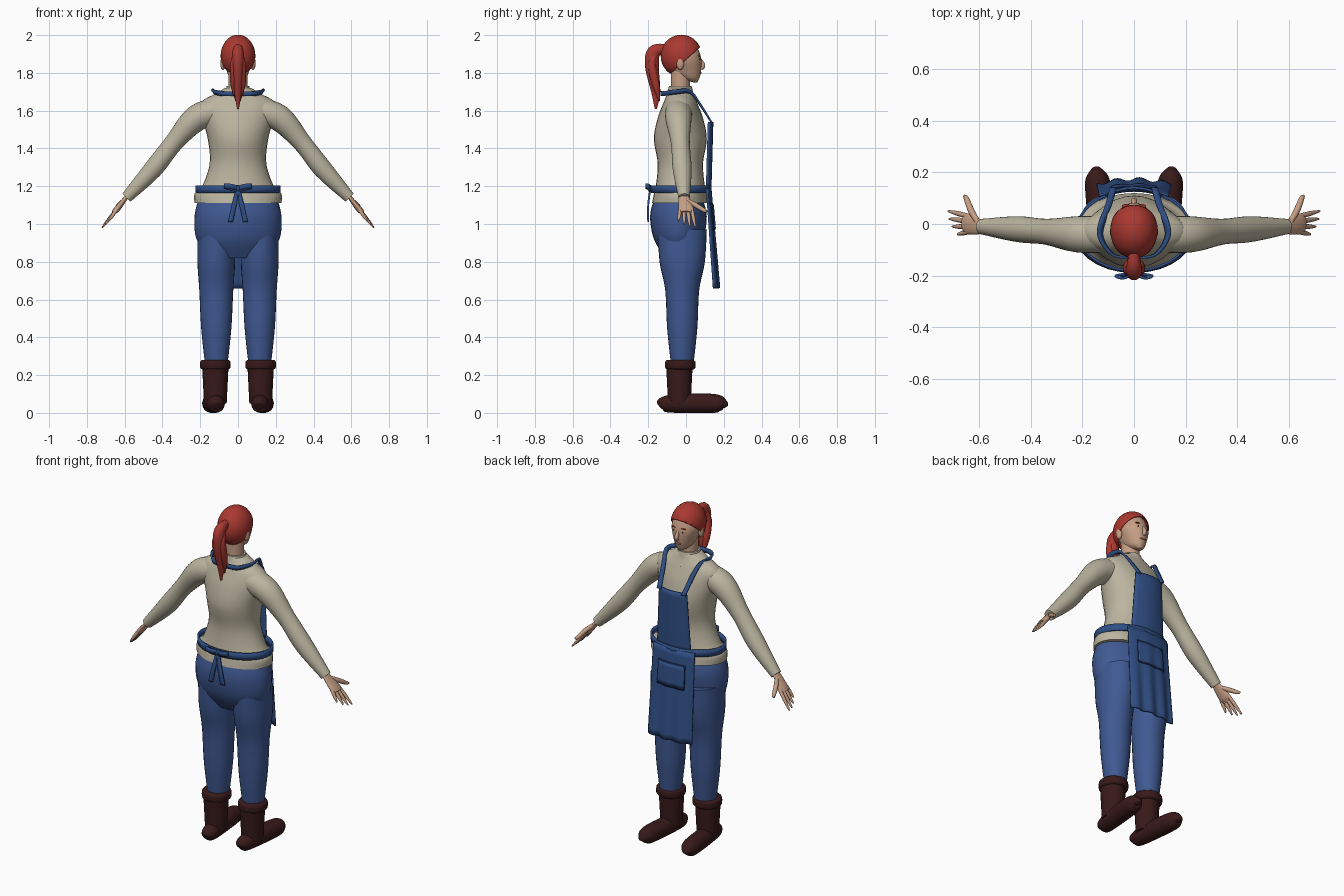
import bpy, bmesh, math
from mathutils import Vector, Matrix

cube = bpy.data.objects.get("Cube")
if cube:
    bpy.data.objects.remove(cube)

SIDEWAYS, FORWARD, UP = Vector((1, 0, 0)), Vector((0, 1, 0)), Vector((0, 0, 1))


def material(name, red, green, blue):
    mat = bpy.data.materials.new(name)
    mat.use_nodes = True
    mat.diffuse_color = (red, green, blue, 1)
    shader = mat.node_tree.nodes["Principled BSDF"]
    shader.inputs["Base Color"].default_value = mat.diffuse_color
    return mat


skin = material("skin", .56, .34, .23)
hair = material("red_hair", .4, .04, .03)
linen = material("linen", .5, .46, .35)
denim = material("denim", .05, .1, .29)
apron = material("apron_blue", .03, .08, .24)
navy = material("navy_stitching", .01, .02, .07)
leather = material("boot_leather", .04, .01, .01)
dark = material("dark", .01, .01, .01)
white = material("eye_white", .7, .66, .6)
lip = material("lip", .4, .16, .12)


def finish(name, mat, bm, mirror=False, thickness=0):
    bmesh.ops.recalc_face_normals(bm, faces=bm.faces)
    mesh = bpy.data.meshes.new(name)
    bm.to_mesh(mesh)
    bm.free()
    mesh.materials.append(mat)
    part = bpy.data.objects.new(name, mesh)
    bpy.context.collection.objects.link(part)
    if thickness:
        solid = part.modifiers.new("thickness", 'SOLIDIFY')
        solid.thickness, solid.offset = thickness, 0
    if mirror:
        part.modifiers.new("mirror", 'MIRROR').use_mirror_merge = False
    bpy.ops.object.select_all(action='DESELECT')
    part.select_set(True)
    bpy.context.view_layer.objects.active = part
    bpy.ops.object.shade_smooth_by_angle(angle=math.radians(50))


def smooth(keys, steps=5):
    """Smooth curve through the keys."""
    keys = [Vector(key) for key in keys]
    padded = [keys[0], *keys, keys[-1]]
    points = []
    for before, start, end, after in zip(padded, padded[1:], padded[2:], padded[3:]):
        leave, arrive = (end - before) / 2, (after - start) / 2
        for step in range(steps):
            t = step / steps
            ease = t * t * (3 - 2 * t)
            points.append(start + (end - start) * ease
                          + leave * (t * (1 - t) ** 2) - arrive * (t * t * (1 - t)))
    return points + [keys[-1]]


def loft(name, mat, keys, side=None, flat=1, mirror=False, sides=28):
    """Oval rings (x, y, z, radius, optional second radius), level unless a side axis is given."""
    points = smooth(keys)
    bm = bmesh.new()
    rings = []
    for before, point, after in zip(points[:1] + points, points, points[1:] + points[-1:]):
        across, depth = SIDEWAYS, FORWARD
        if side:
            along = (Vector(after[:3]) - Vector(before[:3])).normalized()
            depth = along.cross(side).normalized()
            across = depth.cross(along)
        ring = []
        for corner in range(sides):
            turn = math.tau * corner / sides
            ring.append(bm.verts.new(Vector(point[:3]) + across * point[3] * math.cos(turn)
                                     + depth * point[-1] * flat * math.sin(turn)))
        rings.append(ring)
    for lower, upper in zip(rings, rings[1:]):
        for corner in range(sides):
            bm.faces.new((lower[corner - 1], lower[corner], upper[corner], upper[corner - 1]))
    bm.faces.new(rings[0])
    bm.faces.new(rings[-1])
    finish(name, mat, bm, mirror)


def column(name, mat, x, y, keys):
    """Upright loft of (z, width radius, depth radius); mirrored when off centre."""
    loft(name, mat, [(x, y, *key) for key in keys], mirror=x > 0)


def sheet(name, mat, surface, columns, rows, thickness=.01, mirror=False):
    """Thin surface(u, v), with u from -1 to 1 and v from 0 to 1."""
    bm = bmesh.new()
    grid = [[bm.verts.new(surface(2 * i / columns - 1, j / rows)) for i in range(columns + 1)]
            for j in range(rows + 1)]
    for low, high in zip(grid, grid[1:]):
        for i in range(columns):
            bm.faces.new((low[i], low[i + 1], high[i + 1], high[i]))
    finish(name, mat, bm, mirror, thickness)


def ribbon(name, keys, first, last):
    """Mirrored strap whose width direction turns from first to last."""
    points = smooth(keys)
    end = len(points) - 1
    sheet(name, apron, lambda u, v: points[round(v * end)]
          + first.lerp(last, v).normalized() * u * .013, 1, end, mirror=True)


def ellipsoid(place, size):
    bm = bmesh.new()
    matrix = Matrix.Translation(place) @ Matrix.Diagonal((*size, 1))
    bmesh.ops.create_uvsphere(bm, u_segments=32, v_segments=20, radius=1, matrix=matrix)
    return bm


def ball(name, mat, place, size):
    finish(name, mat, ellipsoid(place, size), mirror=place[0] > 0)


# Shirt
column("shirt_body", linen, 0, -.03, [
    (1.11, .23, .15), (1.16, .23, .14), (1.2, .19, .13), (1.32, .15, .12), (1.45, .16, .14),
    (1.56, .19, .12), (1.64, .2, .09), (1.69, .12, .07), (1.72, .07, .06)])
column("shirt_collar", linen, 0, -.03, [(1.69, .07), (1.73, .06)])
loft("sleeves", linen, [(.1, -.04, 1.6, .07), (.22, -.04, 1.56, .07), (.34, -.03, 1.43, .05),
                        (.45, -.02, 1.29, .05), (.59, -.01, 1.14, .03)], FORWARD, mirror=True)
for step in range(3):
    ball("shirt_button", dark, (0, .08 - step * .015, 1.57 + step * .04), (.006, .006, .006))

# Hands, with fingers fanned out by rule
loft("palms", skin, [(.57, -.01, 1.17, .02), (.6, -.01, 1.13, .03), (.64, 0, 1.08, .04),
                     (.66, 0, 1.06, .03)], FORWARD, flat=.4, mirror=True)
for step, finger in enumerate(("index", "middle", "ring", "little")):
    knuckle = Vector((.64, .03 - step * .02, 1.08))
    bend = step * step * .004
    tip = Vector((.72 - bend, .05 - step * .03, .98 + bend))
    loft(finger + "_fingers", skin, [(*knuckle.lerp(tip, t), .01 - t ** 4 * .007)
                                     for t in (0, .5, .9, 1)], FORWARD, mirror=True, sides=10)
loft("thumbs", skin, [(.6, 0, 1.13, .01), (.63, .05, 1.1, .013), (.65, .1, 1.07, .01),
                      (.66, .11, 1.07, .003)], SIDEWAYS, mirror=True, sides=12)

# Head and face
column("neck", skin, 0, -.03, [(1.68, .05), (1.82, .05)])
loft("head", skin, [
    (0, .05, 1.75, .01, .01), (0, .02, 1.77, .04, .05), (0, 0, 1.81, .06, .08),
    (0, -.01, 1.88, .08, .09), (0, -.02, 1.95, .06, .07), (0, -.03, 1.98, .02, .03)])
loft("nose", skin, [(0, .07, 1.88, .006), (0, .09, 1.84, .012), (0, .08, 1.82, .008)],
     SIDEWAYS, sides=16)
ball("ears", skin, (.08, -.03, 1.85), (.014, .02, .034))
ball("eyes", white, (.03, .06, 1.87), (.013, .014, .007))
ball("irises", dark, (.03, .07, 1.87), (.006, .006, .006))
ball("eyebrows", hair, (.03, .07, 1.89), (.017, .007, .003))
ball("mouth", lip, (0, .075, 1.8), (.02, .007, .006))

# Hair: a cap cut along a sloping hairline, then the ponytail
cap = ellipsoid((0, -.025, 1.89), (.09, .107, .11))
bmesh.ops.bisect_plane(cap, geom=cap.verts[:] + cap.edges[:] + cap.faces[:],
                       plane_co=(0, 0, 1.87), plane_no=(0, -.9, 1), clear_inner=True)
finish("hair_cap", hair, cap, thickness=.004)
loft("ponytail", hair, [(0, -.11, 1.93, .02), (0, -.17, 1.91, .03), (0, -.18, 1.83, .03),
                        (0, -.16, 1.7, .02), (0, -.16, 1.61, .005)], SIDEWAYS, flat=1.2)
loft("ponytail_locks", hair, [(.01, -.15, 1.92, .01), (.02, -.18, 1.85, .02),
                              (.02, -.16, 1.74, .02), (.01, -.14, 1.65, .003)],
     SIDEWAYS, mirror=True)
loft("hair_tie", dark, [(0, -.13, 1.93, .023), (0, -.15, 1.925, .025)], SIDEWAYS)

# Trousers
column("trouser_seat", denim, 0, -.04, [(1.13, .21, .13), (1.04, .23, .15), (.92, .22, .13),
                                        (.82, .15, .07)])
column("trouser_legs", denim, .115, -.02, [(.97, .1, .13), (.8, .1, .12), (.65, .09, .09),
                                           (.45, .08, .08), (.26, .06, .06)])

# Boots
column("boot_shafts", leather, .12, -.035, [(.05, .06), (.25, .07)])
column("boot_cuffs", leather, .12, -.03, [(.23, .07), (.24, .08), (.27, .08), (.28, .07)])
loft("boot_feet", leather, [
    (.125 + y / 10, y, .025 + radius / 2, radius) for y, radius in (
        (-.14, .02), (-.12, .04), (-.04, .05), (.15, .05), (.2, .03), (.21, .01))],
     SIDEWAYS, mirror=True)


# Apron
def bib(u, v):
    return Vector((u * (.09 + .02 * v), .14 - .01 * v - .02 * u * u, 1.54 - .35 * v))


def skirt(u, v):
    fold = .007 * v * math.sin(u * 10)
    return Vector((u * (.135 + .01 * v), .13 + .04 * v - .02 * u * u + fold, 1.19 - .53 * v))


def patch(name, mat, inset, lift):
    """Plate that follows the skirt."""
    sheet(name, mat, lambda u, v: skirt(u * (.65 - inset), .15 + inset / 2 + v * (.27 - inset))
          + FORWARD * lift, 14, 6, .004)


def belt(u, v):
    angle = u * math.pi
    return Vector((.22 * math.sin(angle), .156 * math.cos(angle) - .025, 1.165 + .04 * v))


sheet("apron_bib", apron, bib, 10, 12)
sheet("apron_skirt", apron, skirt, 28, 16)
patch("pocket_stitching", navy, 0, .005)
patch("pocket", apron, .03, .008)
sheet("apron_belt", apron, belt, 48, 2)
ribbon("neck_strap", [(0, -.13, 1.69), (.08, -.12, 1.69), (.13, -.05, 1.7), (.12, .02, 1.7),
                      (.1, .07, 1.64), (.08, .14, 1.53)], UP, SIDEWAYS)

# Bow at the back
ball("bow_knot", apron, (0, -.19, 1.19), (.016, .012, .017))
ribbon("bow_loops", [(0, -.19, 1.19), (.04, -.21, 1.2), (.07, -.2, 1.2), (0, -.19, 1.18)], UP, UP)
ribbon("bow_tails", [(0, -.19, 1.18), (.02, -.2, 1.1), (.04, -.2, 1.01)], SIDEWAYS, SIDEWAYS)
